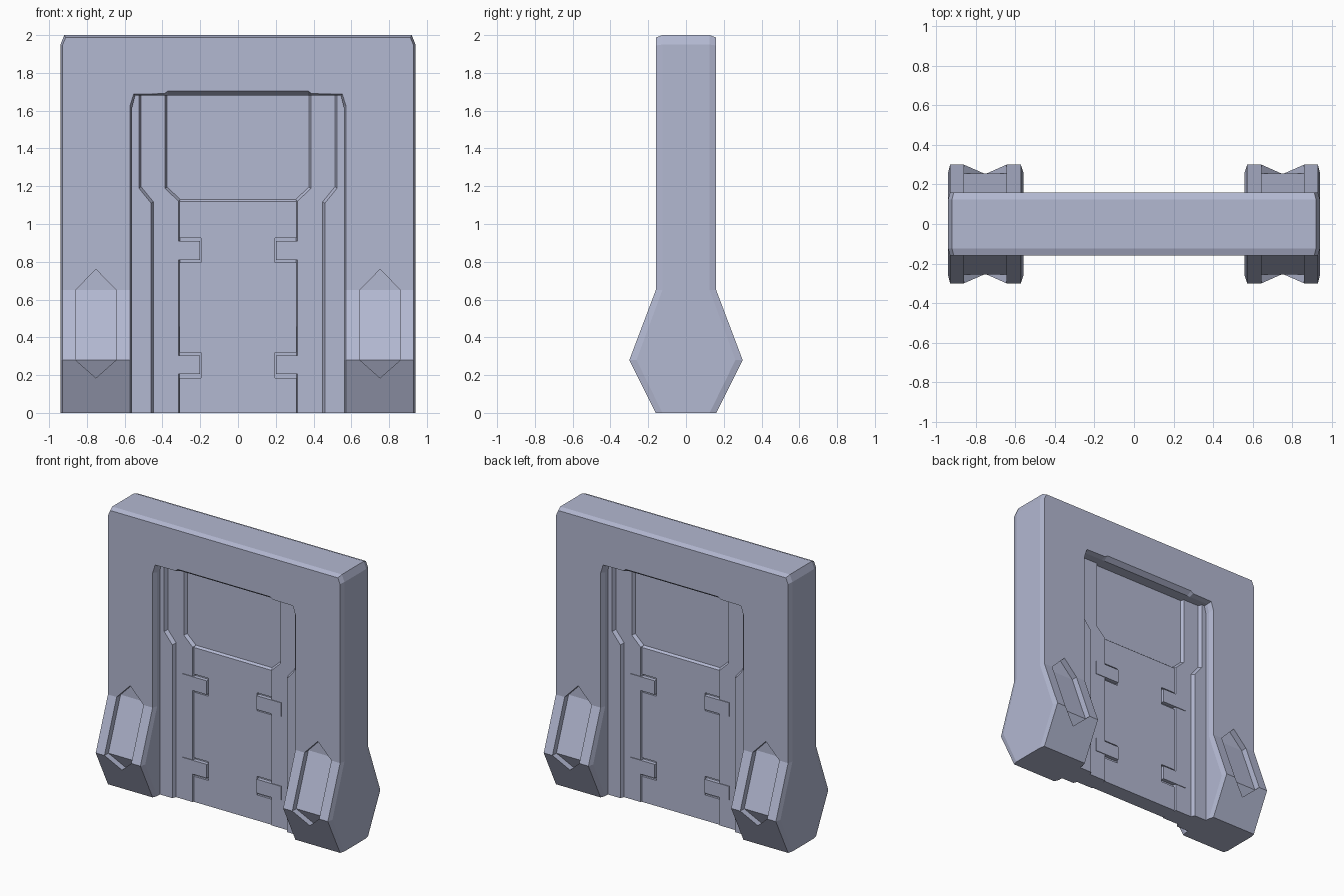
import bpy, bmesh

if "Cube" in bpy.data.objects:
    bpy.data.objects.remove(bpy.data.objects["Cube"])

mat = bpy.data.materials.new("blue_grey_metal")
mat.diffuse_color = (0.45, 0.48, 0.64, 1)
mat.use_nodes = True
mat.node_tree.nodes["Principled BSDF"].inputs["Base Color"].default_value = mat.diffuse_color


def loft(name, rings):
    """Closed solid skinned through matching rings of points."""
    bm = bmesh.new()
    vr = [[bm.verts.new(p) for p in r] for r in rings]
    n = len(rings[0])
    for a, b in zip(vr, vr[1:]):
        for i in range(n):
            j = (i + 1) % n
            bm.faces.new((a[i], a[j], b[j], b[i]))
    bm.faces.new(vr[0])
    bm.faces.new(vr[-1])
    bmesh.ops.recalc_face_normals(bm, faces=bm.faces)
    me = bpy.data.meshes.new(name)
    bm.to_mesh(me)
    bm.free()
    me.materials.append(mat)
    ob = bpy.data.objects.new(name, me)
    bpy.context.collection.objects.link(ob)
    return ob


def slab(name, outer, y_outer, face=None, y_face=None, s=1):
    """Outline in x,z extruded symmetrically in y, with an optional smaller face ring."""
    layers = [(-y_outer, outer), (y_outer, outer)]
    if face:
        layers = [(-y_face, face)] + layers + [(y_face, face)]
    return loft(name, [[(s * x, y, z) for x, z in o] for y, o in layers])


def boolean(ob, tool, op):
    """Apply a boolean and remove the tool object."""
    m = ob.modifiers.new("bool", "BOOLEAN")
    m.operation, m.solver, m.object = op, "EXACT", tool
    bpy.context.view_layer.update()
    me = bpy.data.meshes.new_from_object(ob.evaluated_get(bpy.context.evaluated_depsgraph_get()))
    ob.modifiers.clear()
    ob.data = me
    bpy.data.objects.remove(tool)


def both_sides(half):
    """Complete a half outline by reflecting it in x."""
    return half + [(-x, z) for x, z in reversed(half)]


# Arch-shaped frame with chamfered edges and a shallow notch under the lintel
arch = both_sides([(0.37, 1.68), (0.39, 1.68), (0.545, 1.68), (0.56, 1.62), (0.56, 0),
                   (0.94, 0), (0.94, 1.95), (0.92, 2.0)])
arch_face = both_sides([(0.37, 1.705), (0.39, 1.69), (0.552, 1.688), (0.572, 1.625), (0.572, 0),
                        (0.93, 0), (0.93, 1.945), (0.912, 1.987)])


def ordered(pts):
    # outer edge and inner edge joined into one loop
    half = pts[:8]
    inner, outer = half[:5], half[5:]
    flip = lambda l: [(-x, z) for x, z in reversed(l)]
    return inner + outer + flip(outer) + flip(inner)


frame = slab("frame", ordered(arch), 0.125, ordered(arch_face), 0.16)

# Flared feet joined to the frame, each with a hexagonal pocket
foot = [(-0.16, 0), (0.16, 0), (0.30, 0.28), (0.16, 0.65), (-0.16, 0.65), (-0.30, 0.28)]
foot_side = [(-0.125, 0), (0.125, 0), (0.262, 0.28), (0.125, 0.65), (-0.125, 0.65), (-0.262, 0.28)]
pocket = [(0.752, 0.185), (0.86, 0.28), (0.86, 0.65), (0.752, 0.76), (0.645, 0.65), (0.645, 0.28)]
core = [(0.08, 0.05), (0.14, 0.05), (0.255, 0.28), (0.115, 0.65), (0.115, 0.85), (0.08, 0.85)]
for s in (-1, 1):
    rings = [(0.56, foot_side), (0.572, foot), (0.93, foot), (0.94, foot_side)]
    f = loft("foot", [[(s * x, y, z) for y, z in p] for x, p in rings])
    boolean(frame, f, "UNION")
for s in (-1, 1):
    for d in (-1, 1):
        # pocket cutter whose floor follows the foot profile
        cut = loft("pocket_cutter", [[(s * x, d * y, z) for x, z in pocket] for y in (0.09, 0.5)])
        floor = loft("pocket_floor", [[(s * x, d * y, z) for y, z in core] for x in (0.6, 0.9)])
        boolean(cut, floor, "DIFFERENCE")
        boolean(frame, cut, "DIFFERENCE")

# Door: recessed window sheet filling the opening
slab("window_sheet", [(-0.565, 0), (0.565, 0), (0.565, 1.71), (-0.565, 1.71)], 0.045)

# Lower panel with four hinge notches and a sloped top edge
side = [(0.31, 0)]
for z0, z1 in ((0.185, 0.32), (0.795, 0.925)):
    side += [(0.31, z0), (0.195, z0), (0.195, z1), (0.31, z1)]
panel = both_sides(side + [(0.31, 1.13)])
panel_face = [(x, z if z < 1.1 else 1.118) for x, z in panel]
slab("lower_panel", panel, 0.045, panel_face, 0.06)

for s in (-1, 1):
    # Door side board, stepped around the window
    board = [(0.31, 0), (0.57, 0), (0.57, 1.7), (0.375, 1.7), (0.375, 1.195), (0.305, 1.13)]
    board_face = [(0.315, 0), (0.57, 0), (0.57, 1.7), (0.387, 1.7), (0.387, 1.19), (0.315, 1.12)]
    slab("door_side_board", board, 0.045, board_face, 0.068, s)

    # Raised guide rail, wider below
    rail = [(0.445, 0), (0.57, 0), (0.57, 1.7), (0.51, 1.7), (0.51, 1.2), (0.445, 1.12)]
    rail_face = [(0.46, 0), (0.57, 0), (0.57, 1.7), (0.525, 1.7), (0.525, 1.19), (0.46, 1.11)]
    slab("guide_rail", rail, 0.06, rail_face, 0.095, s)

    # Hinge straps lying in the notches
    for z in (0.205, 0.81):
        slab("hinge_strap", [(0.2, z), (0.395, z), (0.395, z + 0.1), (0.2, z + 0.1)], 0.073, s=s)
